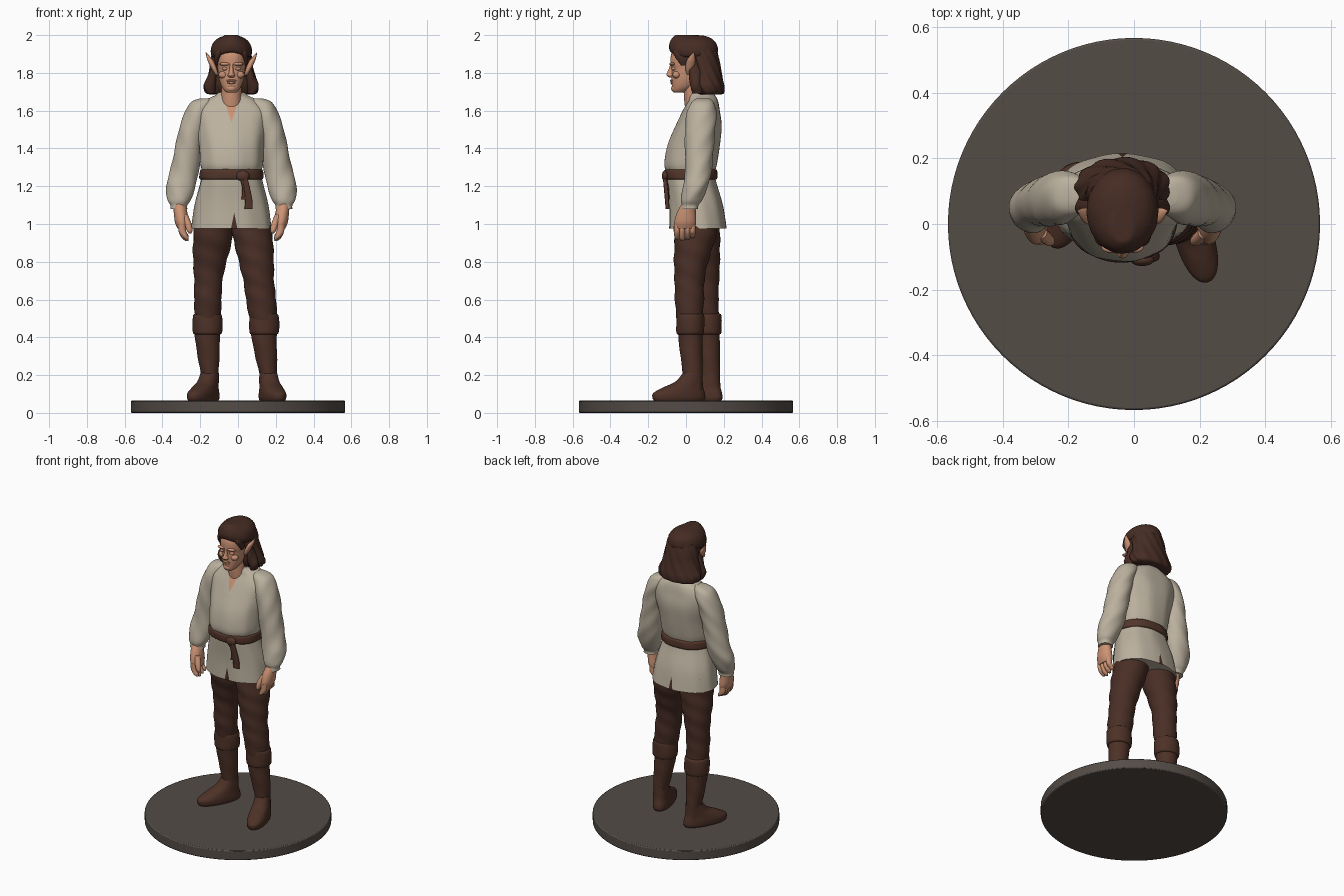
import bpy, bmesh, math
from mathutils import Vector

cube = bpy.data.objects.get("Cube")
if cube:
    bpy.data.objects.remove(cube, do_unlink=True)


def material(name, r, g, b):
    mat = bpy.data.materials.new(name)
    mat.use_nodes = True
    mat.diffuse_color = (r, g, b, 1)
    mat.node_tree.nodes["Principled BSDF"].inputs["Base Color"].default_value = (r, g, b, 1)
    return mat


linen = material("linen", .5, .44, .345)
skin = material("skin", .6, .29, .175)
hair_brown = material("hair brown", .06, .025, .017)
trouser_brown = material("trouser brown", .068, .028, .019)
boot_brown = material("boot brown", .075, .031, .02)
belt_leather = material("belt leather", .085, .036, .023)
stone = material("stone", .088, .072, .062)

MID = -.035  # the figure stands a little off the centre line


def finish(name, bm, *mats):
    mesh = bpy.data.meshes.new(name)
    bmesh.ops.recalc_face_normals(bm, faces=bm.faces)
    bm.to_mesh(mesh)
    bm.free()
    for mat in mats:
        mesh.materials.append(mat)
    obj = bpy.data.objects.new(name, mesh)
    bpy.context.collection.objects.link(obj)
    bpy.ops.object.select_all(action='DESELECT')
    obj.select_set(True)
    bpy.context.view_layer.objects.active = obj
    bpy.ops.object.shade_smooth_by_angle(angle=math.radians(50))
    return obj


def spline(a, b, c, d, t):
    return b + (c - a) * (t / 2) + (a * 2 - b * 5 + c * 4 - d) * (t * t / 2) \
        + (b * 3 - a - c * 3 + d) * (t ** 3 / 2)


def loft(name, mat, rings, seg=36, steps=5, power=2, ripple=(0, 0, 0), side=1, arch=0):
    """Skin rounded rings (z, x, y, half width, half depth); side -1 mirrors about the body."""
    pts = [Vector(r) for r in rings]
    full = []
    for i in range(len(pts) - 1):
        a, d = pts[max(i - 1, 0)], pts[min(i + 2, len(pts) - 1)]
        full += [spline(a, pts[i], pts[i + 1], d, k / steps) for k in range(steps)]
    full.append(pts[-1])
    amp, waves, twist = ripple
    bm = bmesh.new()
    loops = []
    for z, x, y, rx, ry in full:
        loop = []
        for k in range(seg):
            ang = math.tau * k / seg
            c, s = math.cos(ang), math.sin(ang)
            f = 1 + amp * math.sin(waves * ang + twist * z)
            px = x + rx * f * math.copysign(abs(c) ** (2 / power), c)
            py = y + ry * f * math.copysign(abs(s) ** (2 / power), s)
            if side < 0:
                px = 2 * MID - px
            loop.append(bm.verts.new((px, py, z + arch * max(0, -s) ** 4)))
        loops.append(loop)
    for lo, hi in zip(loops, loops[1:]):
        for k in range(seg):
            n = (k + 1) % seg
            bm.faces.new((lo[k], lo[n], hi[n], hi[k]))
    bm.faces.new(loops[0])
    bm.faces.new(loops[-1])
    return finish(name, bm, mat)


def ball(name, mat, at, size):
    bm = bmesh.new()
    bmesh.ops.create_uvsphere(bm, u_segments=20, v_segments=12, radius=1)
    bmesh.ops.scale(bm, vec=size, verts=bm.verts)
    bmesh.ops.translate(bm, vec=at, verts=bm.verts)
    return finish(name, bm, mat)


def wedge(obj, apex_x, apex_z, end_z, half, front, mat):
    """Cut a narrow V into one side of a garment and colour its faces."""
    obj.data.materials.append(mat)
    bm = bmesh.new()
    bm.from_mesh(obj.data)
    height = end_z - apex_z
    for s in (-1, 1):
        faces = [f for f in bm.faces if f.normal.y * front < 0]
        geom = faces + list({e for f in faces for e in f.edges}) + list({v for f in faces for v in f.verts})
        bmesh.ops.bisect_plane(bm, geom=geom, plane_co=(apex_x, 0, apex_z),
                               plane_no=(height, 0, -s * half))
    for f in bm.faces:
        c = f.calc_center_median()
        t = (c.z - apex_z) / height
        if f.normal.y * front < 0 and t > 0 and abs(c.x - apex_x) < half * t:
            f.material_index = len(obj.data.materials) - 1
    bm.to_mesh(obj.data)
    bm.free()


# Round stand
bm = bmesh.new()
bmesh.ops.create_cone(bm, cap_ends=True, segments=96, radius1=.567, radius2=.567, depth=.065)
bmesh.ops.translate(bm, vec=(0, 0, .0325), verts=bm.verts)
base = finish("round_base", bm, stone)
bevel = base.modifiers.new("rim", 'BEVEL')
bevel.width, bevel.segments = .006, 2

# Tunic with open collar and slit hem
tunic = loft("tunic", linen, [
    (.975, MID, .062, .212, .152), (1.1, MID, .052, .195, .142),
    (1.22, MID, .03, .165, .13), (1.27, MID, .025, .156, .128),
    (1.32, MID, .025, .166, .139), (1.42, MID, .042, .172, .138),
    (1.52, MID, .068, .19, .122), (1.6, MID, .082, .2, .098),
    (1.65, MID, .09, .15, .08), (1.68, MID, .085, .088, .07),
    (1.695, MID, .08, .075, .06)], seg=56, power=2.2, ripple=(.012, 9, 6))
wedge(tunic, MID, 1.54, 1.69, .05, 1, skin)
wedge(tunic, -.02, 1.06, .97, .018, 1, trouser_brown)
wedge(tunic, MID, 1.06, .97, .015, -1, trouser_brown)

# Belt, knot and hanging ends
loft("belt", belt_leather, [
    (1.235, MID, .026, .163, .133), (1.245, MID, .026, .17, .141),
    (1.28, MID, .025, .167, .141), (1.29, MID, .025, .158, .132)],
    seg=56, power=2.2, ripple=(.008, 7, 40))
ball("belt_knot", belt_leather, (.025, -.11, 1.255), (.036, .018, .028))
for n, (x, low) in enumerate(((.04, 1.13), (.056, 1.08))):
    loft(f"belt_end_{n}", belt_leather, [
        (low, x, -.098, .022, .01), (low + .06, x, -.102, .018, .011),
        (1.25, x - .02, -.113, .013, .01)], seg=16, power=4)

# Arms and hands, mirrored about the body
for side, label in ((1, "right"), (-1, "left")):
    loft(label + "_sleeve", linen, [
        (1.665, -.17, .09, .03, .035), (1.645, -.19, .088, .06, .06),
        (1.59, -.215, .083, .067, .078), (1.5, -.243, .075, .07, .08),
        (1.4, -.262, .07, .072, .076), (1.28, -.284, .065, .076, .07),
        (1.2, -.303, .05, .078, .066), (1.13, -.311, .03, .062, .057),
        (1.1, -.313, .022, .046, .045), (1.08, -.313, .02, .046, .045)],
        ripple=(.025, 4, 45), side=side)
    loft(label + "_palm", skin, [
        (1.11, -.312, .015, .032, .036), (1.06, -.304, .002, .036, .05),
        (1.01, -.298, -.004, .036, .058), (.975, -.292, -.006, .028, .052)],
        side=side)
    for n in range(4):
        y = -.047 + n * .027
        drop = .008 * abs(n - 1)
        loft(f"{label}_finger_{n}", skin, [
            (1.0, -.298, y, .017, .016), (.96, -.294, y, .02, .016),
            (.925 + drop, -.28, y, .017, .015), (.91 + drop, -.27, y, .008, .008)],
            seg=14, side=side)
    loft(label + "_thumb", skin, [
        (1.05, -.285, -.025, .02, .02), (1.0, -.265, -.045, .019, .018),
        (.965, -.256, -.052, .015, .015), (.95, -.254, -.052, .006, .006)],
        seg=14, side=side)

# Trousers
loft("right_trouser", trouser_brown, [
    (1.06, -.125, .075, .1, .11), (.95, -.13, .075, .105, .105),
    (.85, -.143, .088, .096, .092), (.76, -.153, .098, .082, .08),
    (.68, -.158, .1, .074, .074), (.6, -.16, .1, .073, .072),
    (.48, -.16, .112, .066, .064)], ripple=(.025, 2, 60))
loft("left_trouser", trouser_brown, [
    (1.06, .055, .06, .1, .11), (.95, .075, .052, .106, .11),
    (.85, .09, .035, .098, .098), (.76, .102, .022, .088, .085),
    (.68, .112, .018, .08, .078), (.6, .122, .018, .08, .077),
    (.48, .136, .02, .072, .068)], ripple=(.025, 2, 60))

# Boots: shaft with a turned-down cuff, then a foot pointing outward
boots = (("right", -.15, .128, -.012, -.013, -.46), ("left", .16, .035, -.022, -.012, .3))
for label, x, y, lean_x, lean_y, turn in boots:
    loft(label + "_boot_shaft", boot_brown, [
        (.12, x, y, .046, .052), (.2, x, y, .046, .052),
        (.3, x + lean_x / 2, y + lean_y / 2, .058, .058),
        (.4, x + lean_x, y + lean_y, .066, .064),
        (.45, x + lean_x, y + lean_y, .07, .066)], ripple=(.015, 2, 50))
    loft(label + "_boot_cuff", boot_brown, [
        (.415, x + lean_x, y + lean_y, .066, .064),
        (.425, x + lean_x, y + lean_y, .077, .073),
        (.47, x + lean_x, y + lean_y, .08, .074),
        (.515, x + lean_x, y + lean_y, .076, .072),
        (.525, x + lean_x, y + lean_y, .066, .064)], ripple=(.015, 3, 30))
    foot = loft(label + "_boot_foot", boot_brown, [
        (.065, 0, -.075, .054, .138), (.08, 0, -.076, .059, .145),
        (.105, 0, -.075, .059, .141), (.135, 0, -.052, .054, .109),
        (.165, 0, -.02, .05, .074), (.21, 0, 0, .046, .052)], power=2.2)
    foot.location = (x, y, 0)
    foot.rotation_euler.z = turn

# Neck and head
loft("neck", skin, [
    (1.58, MID, .05, .06, .05), (1.66, MID, .045, .055, .055),
    (1.77, MID, .04, .052, .055)])
loft("head", skin, [
    (1.695, MID, -.035, .022, .028), (1.705, MID, -.03, .036, .042),
    (1.73, MID, -.013, .053, .062), (1.77, MID, .002, .066, .079),
    (1.82, MID, .012, .073, .088), (1.85, MID, .014, .077, .096),
    (1.9, MID, .022, .078, .1), (1.95, MID, .035, .06, .085)], power=2.2)
loft("nose", skin, [
    (1.775, MID, -.075, .012, .012), (1.787, MID, -.08, .02, .024),
    (1.8, MID, -.077, .014, .024), (1.83, MID, -.07, .01, .018),
    (1.855, MID, -.07, .012, .012)], seg=18)
ball("upper_lip", skin, (MID, -.074, 1.759), (.027, .012, .006))
ball("lower_lip", skin, (MID, -.071, 1.748), (.023, .012, .007))
ball("chin", skin, (MID, -.062, 1.718), (.026, .017, .018))
for side, label in ((1, "right"), (-1, "left")):
    x = MID - side * .034
    ball(label + "_brow", skin, (x, -.072, 1.847), (.03, .016, .009))
    ball(label + "_eyelid", skin, (x, -.064, 1.822), (.017, .013, .009))
    ball(label + "_cheek", skin, (x - side * .009, -.05, 1.79), (.026, .022, .02))
    # Long pointed ears
    loft(label + "_ear", skin, [
        (1.79, -.112, .015, .008, .008), (1.82, -.125, .018, .014, .022),
        (1.86, -.143, .025, .016, .024), (1.885, -.157, .032, .01, .016),
        (1.908, -.17, .04, .002, .003)], seg=18, side=side)

# Hair: a smooth crown over wavy shoulder-length locks
loft("hair_crown", hair_brown, [
    (1.885, MID, .036, .092, .114), (1.892, MID, .038, .105, .124),
    (1.92, MID, .04, .109, .13), (1.955, MID, .042, .098, .119),
    (1.98, MID, .045, .075, .093), (1.995, MID, .048, .042, .055),
    (2.0, MID, .05, .008, .01)], seg=48, ripple=(.006, 14, 10), arch=.025)
# Flatten the raised fringe so the crown keeps its height
for v in bpy.data.objects["hair_crown"].data.vertices:
    v.co.z = min(v.co.z, 2)
loft("hair_locks", hair_brown, [
    (1.685, MID, .125, .11, .06), (1.695, MID, .12, .135, .08),
    (1.73, MID, .112, .144, .09), (1.77, MID, .105, .13, .089),
    (1.82, MID, .1, .115, .084), (1.88, MID, .09, .107, .084),
    (1.93, MID, .08, .098, .08)], seg=64, ripple=(.03, 11, 50))
for side, label in ((1, "right"), (-1, "left")):
    loft(label + "_front_lock", hair_brown, [
        (1.69, -.145, .06, .022, .025), (1.73, -.148, .055, .031, .034),
        (1.78, -.135, .05, .027, .032), (1.84, -.12, .045, .02, .03),
        (1.9, -.112, .04, .018, .03)], seg=20, ripple=(.08, 3, 60), side=side)
    # Temple strands framing the forehead
    loft(label + "_temple", hair_brown, [
        (1.84, -.112, -.012, .006, .014), (1.87, -.11, -.018, .014, .03),
        (1.9, -.1, -.03, .022, .036), (1.92, -.095, -.03, .02, .035)], seg=18, side=side)
